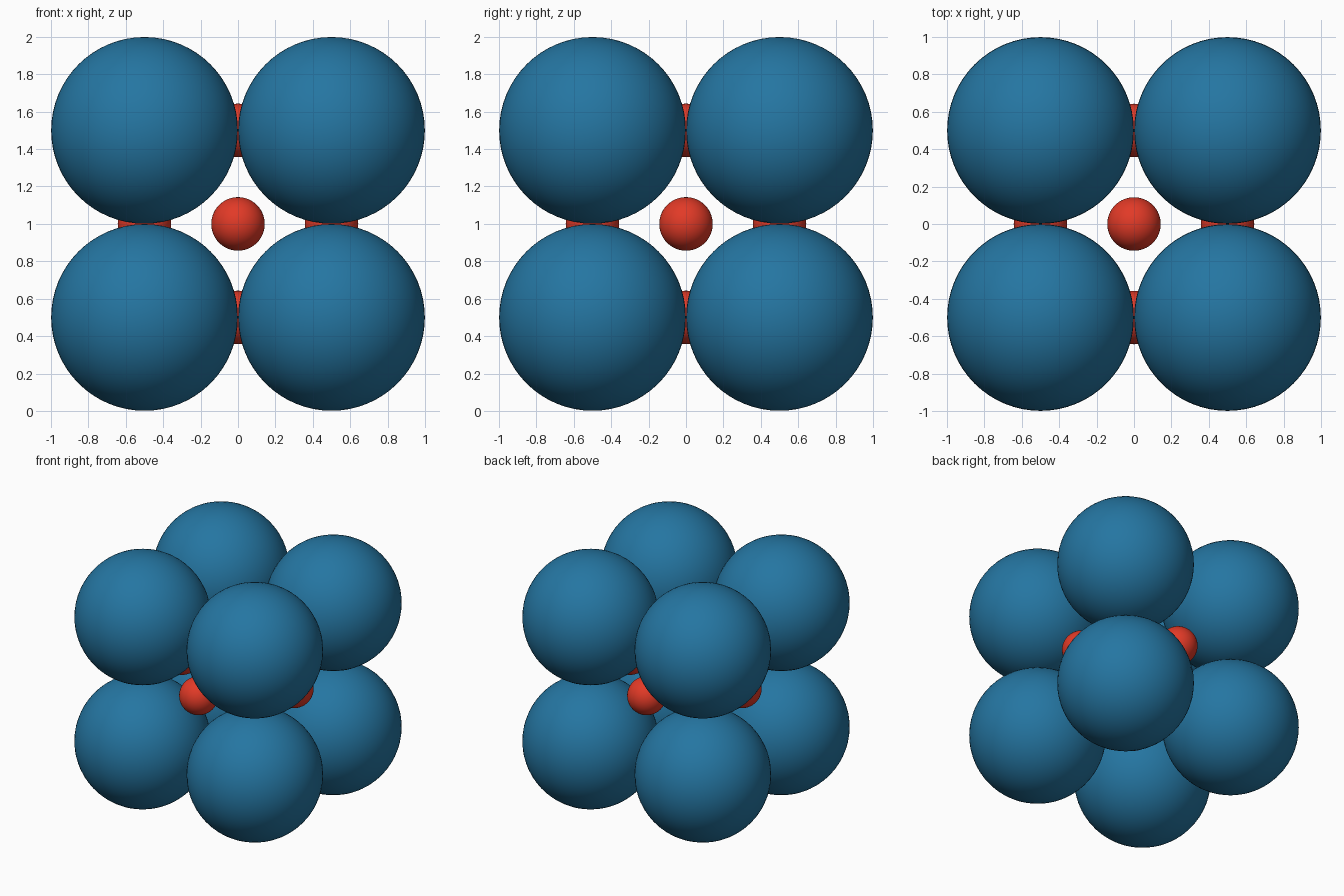
import bpy
from itertools import product

if "Cube" in bpy.data.objects:
    bpy.data.objects.remove(bpy.data.objects["Cube"])


def material(name, color):
    m = bpy.data.materials.new(name)
    m.diffuse_color = (*color, 1)
    m.use_nodes = True
    m.node_tree.nodes["Principled BSDF"].inputs["Base Color"].default_value = m.diffuse_color
    return m


blue = material("blue", (0.018, 0.18, 0.36))
red = material("red", (0.76, 0.042, 0.02))


def ball(name, centre, radius, mat):
    bpy.ops.mesh.primitive_uv_sphere_add(segments=64, ring_count=32,
                                         radius=radius, location=centre)
    ob = bpy.context.object
    ob.name = name
    ob.data.materials.append(mat)
    bpy.ops.object.shade_smooth()


# Large balls on the eight corners of a cube
for x, y, z in product((-0.5, 0.5), (-0.5, 0.5), (0.5, 1.5)):
    ball("corner_ball", (x, y, z), 0.499, blue)

# Small balls at the centres of the six cube faces
for axis, side in product(range(3), (-0.5, 0.5)):
    c = [0, 0, 1]
    c[axis] += side
    ball("face_ball", c, 0.143, red)
